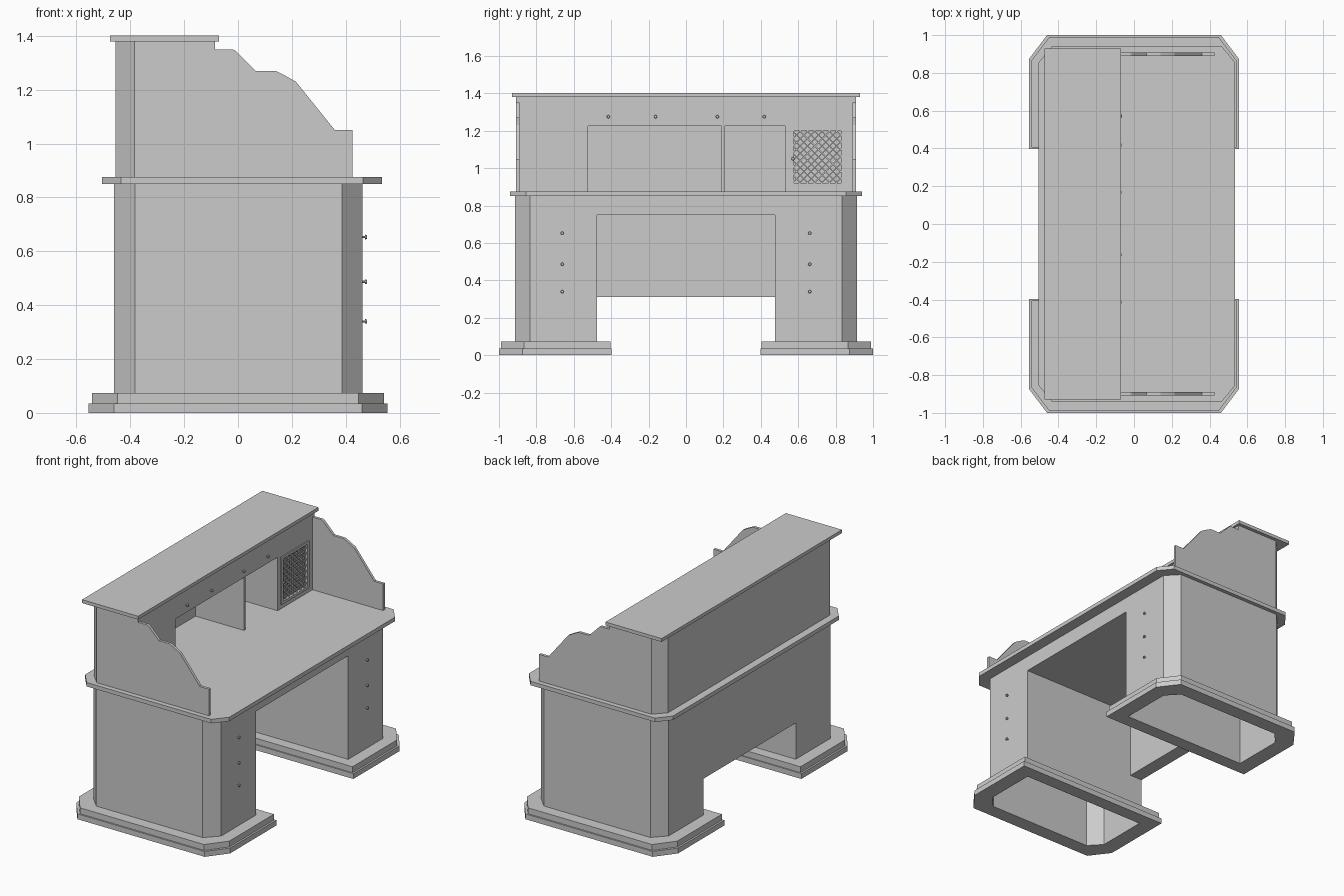
import bpy, bmesh, math
from mathutils import Matrix, Vector

cube = bpy.data.objects.get("Cube")
if cube:
    bpy.data.objects.remove(cube, do_unlink=True)

grey = bpy.data.materials.new("plain grey")
grey.use_nodes = True
grey.diffuse_color = (0.6, 0.6, 0.6, 1)
grey.node_tree.nodes["Principled BSDF"].inputs["Base Color"].default_value = (0.6, 0.6, 0.6, 1)


def finish(name, bm):
    bmesh.ops.recalc_face_normals(bm, faces=bm.faces)
    mesh = bpy.data.meshes.new(name)
    bm.to_mesh(mesh)
    bm.free()
    mesh.materials.append(grey)
    ob = bpy.data.objects.new(name, mesh)
    bpy.context.collection.objects.link(ob)
    return ob


def extrude(name, corners, move):
    bm = bmesh.new()
    face = bm.faces.new([bm.verts.new(c) for c in corners])
    out = bmesh.ops.extrude_face_region(bm, geom=[face], use_keep_orig=True)
    verts = [g for g in out["geom"] if isinstance(g, bmesh.types.BMVert)]
    bmesh.ops.translate(bm, verts=verts, vec=move)
    return finish(name, bm)


def prism(name, outline, z0, z1):
    return extrude(name, [(x, y, z0) for x, y in outline], (0, 0, z1 - z0))


def box(name, x0, x1, y0, y1, z0, z1):
    return prism(name, [(x0, y0), (x1, y0), (x1, y1), (x0, y1)], z0, z1)


def octagon(x0, x1, y, cx, cy):
    half = [(x1, y - cy), (x1 - cx, y), (x0 + cx, y), (x0, y - cy)]
    return half + [(a, -b) for a, b in reversed(half)]


def half_octagon(x0, x1, y0, y1, cx, cy, side):
    pts = [(x0, y0), (x1, y0), (x1, y1 - cy), (x1 - cx, y1), (x0 + cx, y1), (x0, y1 - cy)]
    return [(a, b * side) for a, b in pts]


def cut(ob, *cutters):
    for c in cutters:
        c.hide_render = True
        mod = ob.modifiers.new("cut", "BOOLEAN")
        mod.operation = "DIFFERENCE"
        mod.solver = "EXACT"
        mod.object = c
        bpy.context.view_layer.objects.active = ob
        bpy.ops.object.modifier_apply(modifier=mod.name)
    for c in set(cutters):
        bpy.data.objects.remove(c, do_unlink=True)


def knob(name, x, y, z):
    bm = bmesh.new()
    turn = Matrix.Translation((x, y, z)) @ Matrix.Rotation(math.pi / 2, 4, "Y")
    bmesh.ops.create_cone(bm, cap_ends=True, segments=8, radius1=0.004, radius2=0.004,
                          depth=0.016, matrix=turn)
    bmesh.ops.create_cone(bm, cap_ends=True, segments=8, radius1=0.009, radius2=0.007,
                          depth=0.008, matrix=Matrix.Translation((0.01, 0, 0)) @ turn)
    return finish(name, bm)


def hollow(side):
    return prism("hollow", half_octagon(-0.45, 0.453, 0.485, 0.905, 0.075, 0.08, side), -0.1, 0.84)


# Lower body: pedestals, apron and back panel in one piece, hollow below
body = prism("desk_body", octagon(-0.46, 0.463, 0.915, 0.077, 0.08), 0.06, 0.85)
cut(body,
    box("knee_space", -0.37, 1, -0.475, 0.475, -0.1, 0.75),
    box("back_gap", -1, 1, -0.475, 0.475, -0.2, 0.31),
    hollow(1), hollow(-1))

# Two-step plinths and drawer knobs for each pedestal
for side, label in ((1, "left"), (-1, "right")):
    steps = (("lower", 0.555, 0.397, 1.0, 0.0, 0.035),
             ("upper", 0.543, 0.405, 0.99, 0.035, 0.0735))
    for step, x, y0, y1, z0, z1 in steps:
        plinth = prism(f"{label}_plinth_{step}",
                       half_octagon(-x, x, y0, y1, 0.095, 0.125, side), z0, z1)
        cut(plinth, hollow(side))
    for i, z in enumerate((0.34, 0.487, 0.653)):
        knob(f"{label}_drawer_knob_{i + 1}", 0.465, side * 0.662, z)

# Writing surface
prism("desk_top", octagon(-0.505, 0.535, 0.94, 0.07, 0.085), 0.85, 0.876)

# Upper cabinet with open cubby and a recessed door opening
FRONT = -0.085
edge = [(FRONT, 0.89), (-0.385, 0.89), (-0.385, 0.908), (-0.455, 0.835)]
hutch = prism("upper_cabinet", edge + [(x, -y) for x, y in reversed(edge)], 0.876, 1.38)
cut(hutch,
    box("cubby", -0.44, 0.1, -0.525, 0.53, 0.8, 1.225),
    box("door_recess", FRONT - 0.02, 0.1, 0.575, 0.83, 0.92, 1.2))
box("cubby_divider", -0.445, -0.09, 0.19, 0.208, 0.87, 1.228)
box("cabinet_top", -0.475, -0.07, -0.93, 0.93, 1.38, 1.402)

# Stepped side panels
profile = [(-0.385, 0.876), (0.425, 0.876), (0.425, 1.05), (0.36, 1.05), (0.215, 1.23),
           (0.18, 1.25), (0.14, 1.27), (0.065, 1.27), (-0.01, 1.345), (-0.02, 1.35),
           (FRONT, 1.35), (FRONT, 1.38), (-0.385, 1.38)]
for side, label in ((1, "left"), (-1, "right")):
    extrude(f"{label}_side_panel", [(x, side * 0.89, z) for x, z in profile],
            (0, side * 0.018, 0))

# Door frame
frame = box("door_frame", FRONT - 0.005, FRONT + 0.008, 0.56, 0.845, 0.905, 1.215)
cut(frame, box("frame_hole", -0.2, 0.1, 0.577, 0.828, 0.922, 1.198))

# Diagonal lattice, each bar clipped to the opening
bm = bmesh.new()
Y0, Y1, Z0, Z1 = 0.575, 0.83, 0.92, 1.2
for slope in (1, -1):
    for i in range(1, 14):
        start = Y0 - (Z1 - Z0) + i * 0.039
        a = max(Y0, start)
        b = min(Y1, start + Z1 - Z0)
        if b - a < 0.01:
            continue
        mid = (a + b) / 2
        z = Z0 + mid - start if slope > 0 else Z1 - (mid - start)
        size = Matrix.Diagonal(Vector((0.005, (b - a) * math.sqrt(2), 0.006, 1)))
        place = Matrix.Translation((FRONT - 0.004 + 0.002 * slope, mid, z))
        bmesh.ops.create_cube(bm, size=1, matrix=place
                              @ Matrix.Rotation(slope * math.pi / 4, 4, "X") @ size)
finish("door_lattice", bm)

# Cabinet knobs
knob("door_knob", FRONT + 0.008, 0.572, 1.05)
for i, y in enumerate((-0.415, -0.163, 0.168, 0.418)):
    knob(f"cabinet_knob_{i + 1}", FRONT + 0.004, y, 1.275)
